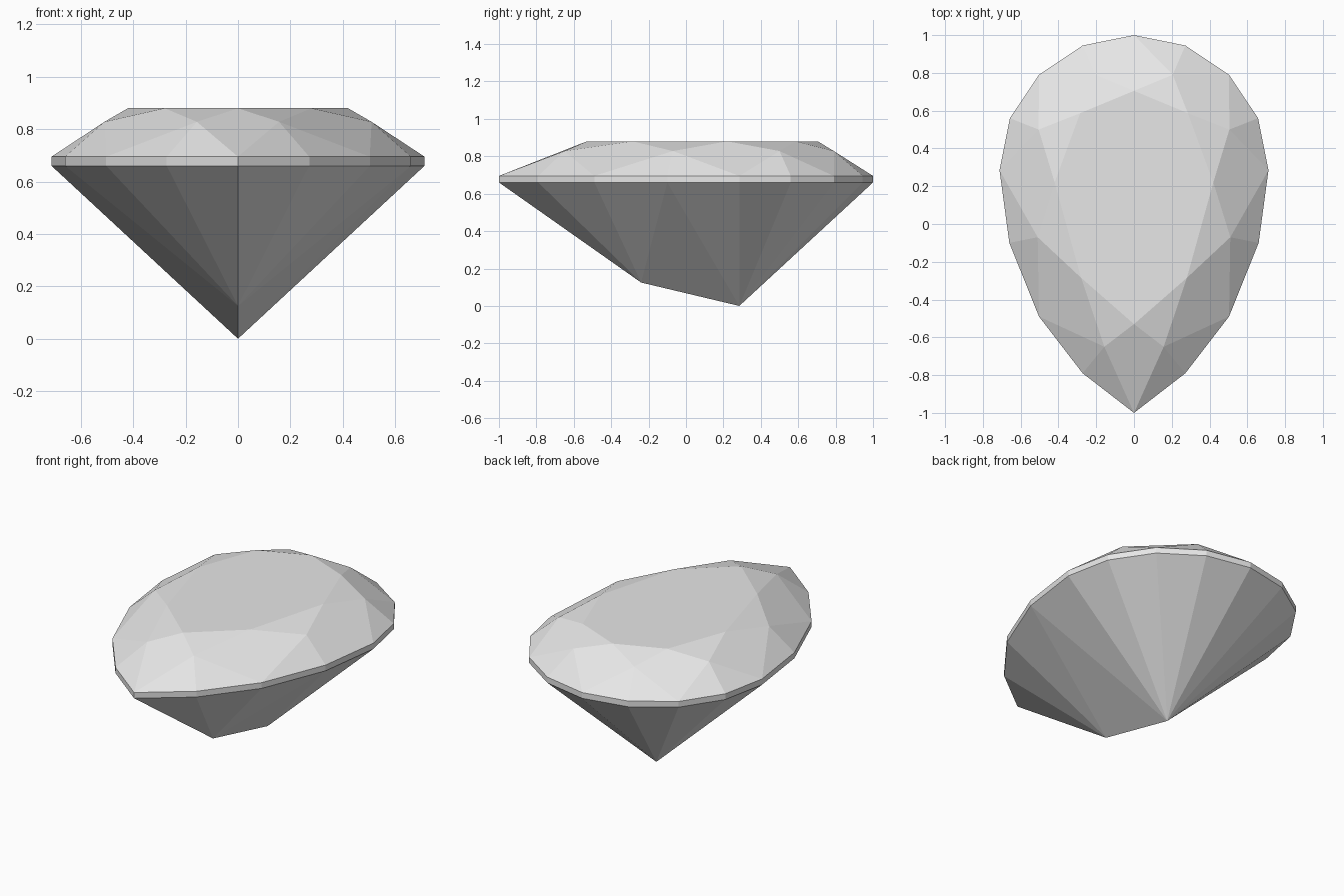
import bpy
import bmesh

cube = bpy.data.objects.get("Cube")
if cube:
    bpy.data.objects.remove(cube, do_unlink=True)

GIRDLE_LOW, GIRDLE_HIGH = 0.66, 0.695
STAR_Z, TABLE_Z = 0.828, 0.88

# Half profiles seen from above, running from the round back to the pointed front
OUTLINE = [(0, 1), (0.272, 0.945), (0.503, 0.79), (0.657, 0.56), (0.712, 0.285),
           (0.66, -0.10), (0.503, -0.49), (0.272, -0.79), (0, -1)]
STAR = [(0.205, 0.79), (0.505, 0.50), (0.51, -0.07), (0.157, -0.65)]
TABLE = [(0, 0.705), (0.285, 0.587), (0.42, 0.22), (0.28, -0.285), (0, -0.53)]

stone = bpy.data.materials.new("pale grey stone")
stone.use_nodes = True
colour = (0.8, 0.8, 0.8, 1)
stone.diffuse_color = colour
stone.node_tree.nodes["Principled BSDF"].inputs["Base Color"].default_value = colour


def ring(bm, half, z):
    """Mirror a half profile across x and return its closed ring of vertices."""
    mirrored = [(-x, y) for x, y in reversed(half) if x > 0]
    return [bm.verts.new((x, y, z)) for x, y in half + mirrored]


def finish(bm, name):
    bmesh.ops.recalc_face_normals(bm, faces=bm.faces)
    mesh = bpy.data.meshes.new(name)
    bm.to_mesh(mesh)
    bm.free()
    mesh.materials.append(stone)
    obj = bpy.data.objects.new(name, mesh)
    bpy.context.collection.objects.link(obj)


# Crown: flat table, star triangles, kites and paired girdle facets
bm = bmesh.new()
edge = ring(bm, OUTLINE, GIRDLE_HIGH)
star = ring(bm, STAR, STAR_Z)
table = ring(bm, TABLE, TABLE_Z)
bm.faces.new(table)
for i in range(8):
    left, mid, right = edge[2 * i], edge[2 * i + 1], edge[(2 * i + 2) % 16]
    bm.faces.new((table[i], star[i], table[(i + 1) % 8]))
    bm.faces.new((table[i], star[i - 1], left, star[i]))
    bm.faces.new((star[i], left, mid))
    bm.faces.new((star[i], mid, right))
finish(bm, "crown")

# Girdle: thin upright band
bm = bmesh.new()
low, high = ring(bm, OUTLINE, GIRDLE_LOW), ring(bm, OUTLINE, GIRDLE_HIGH)
for i in range(16):
    bm.faces.new((low[i - 1], low[i], high[i], high[i - 1]))
finish(bm, "girdle")

# Pavilion: facets fan to the two ends of a short keel
bm = bmesh.new()
edge = ring(bm, OUTLINE, GIRDLE_LOW)
keel_front = bm.verts.new((0, -0.24, 0.125))
culet = bm.verts.new((0, 0.285, 0))
for i in range(16):
    tip = keel_front if 5 <= i < 11 else culet
    bm.faces.new((edge[i], edge[(i + 1) % 16], tip))
for i in (5, 11):
    bm.faces.new((edge[i], keel_front, culet))
finish(bm, "pavilion")
